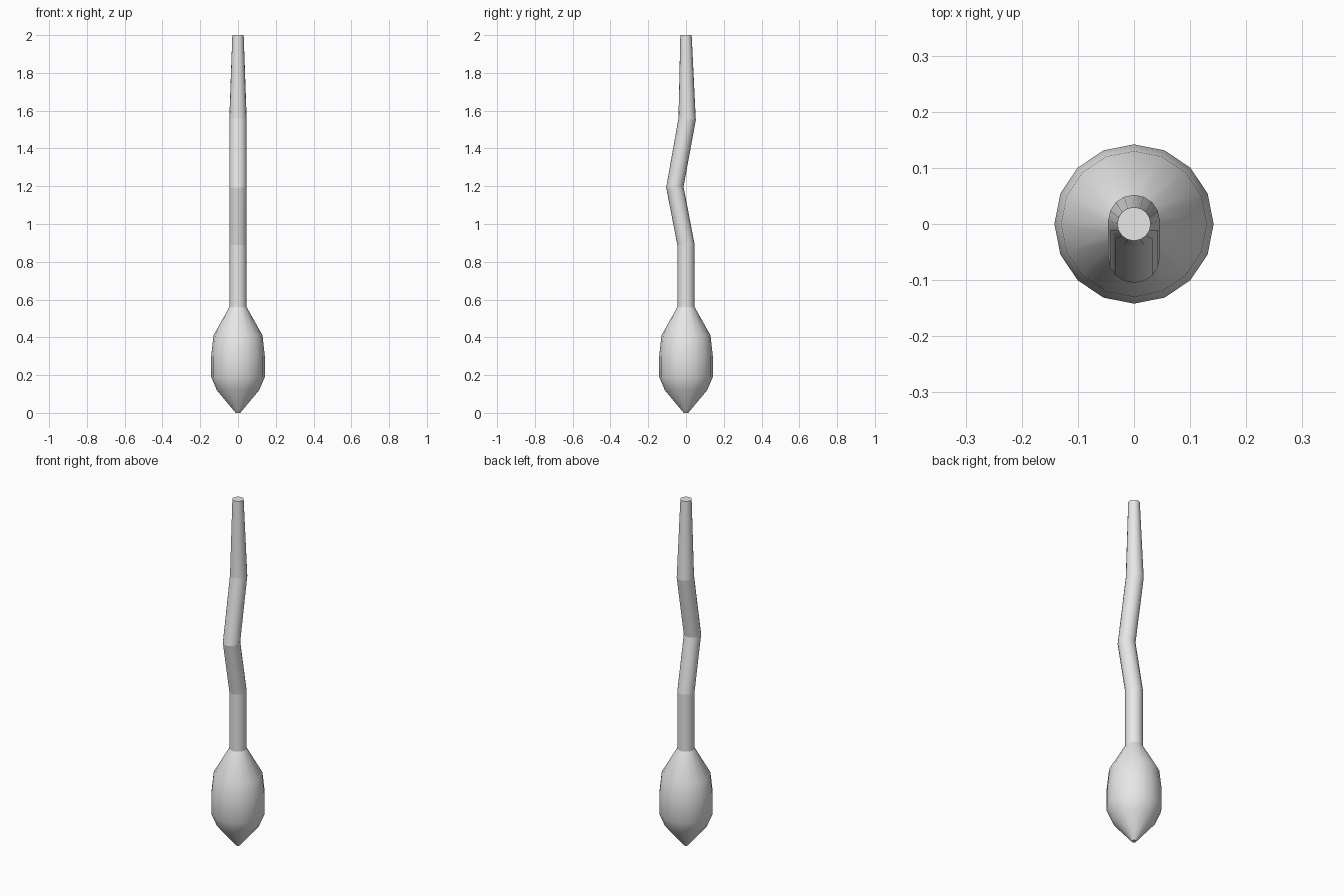
import bpy
import bmesh
from math import cos, sin, tau

cube = bpy.data.objects.get("Cube")
if cube:
    bpy.data.objects.remove(cube, do_unlink=True)

SIDES = 16
grey = bpy.data.materials.new("light_grey")
grey.use_nodes = True
grey.diffuse_color = (0.8, 0.8, 0.8, 1)
grey.node_tree.nodes["Principled BSDF"].inputs["Base Color"].default_value = grey.diffuse_color


def tube(name, rings, cap_start, cap_end, sharp_rings):
    """Skin round rings given as (z, radius, y offset, tilt)."""
    bm = bmesh.new()
    loops = []
    for z, r, y, tilt in rings:
        loop = []
        for i in range(SIDES):
            a = tau * i / SIDES
            loop.append(bm.verts.new((r * cos(a), y + r * sin(a), z + tilt * r * sin(a))))
        loops.append(loop)
    for low, high in zip(loops, loops[1:]):
        for i in range(SIDES):
            j = (i + 1) % SIDES
            bm.faces.new((low[i], low[j], high[j], high[i])).smooth = True
    if cap_start:
        bm.faces.new(loops[0][::-1])
    if cap_end:
        bm.faces.new(loops[-1])
    # Keep the bends and cap rims crisp
    for k, loop in enumerate(loops):
        rim = (k == 0 and cap_start) or (k == len(loops) - 1 and cap_end)
        if sharp_rings or rim:
            for i in range(SIDES):
                bm.edges.get((loop[i], loop[(i + 1) % SIDES])).smooth = False
    mesh = bpy.data.meshes.new(name)
    bm.to_mesh(mesh)
    bm.free()
    mesh.materials.append(grey)
    obj = bpy.data.objects.new(name, mesh)
    bpy.context.collection.objects.link(obj)
    return obj


# Swollen bulb tapering to a small flat tip
tube("bulb", [(0, 0.012, 0, 0), (0.12, 0.112, 0, 0), (0.19, 0.142, 0, 0),
              (0.3, 0.142, 0, 0), (0.41, 0.13, 0, 0), (0.56, 0.046, 0, 0)],
     True, False, False)

# Kinked stem narrowing to the top
tube("stem", [(0.56, 0.046, 0, 0), (0.89, 0.046, 0, 0), (1.195, 0.046, -0.059, 0.05),
              (1.555, 0.046, 0.006, -0.1), (2, 0.03, 0, 0)],
     False, True, True)
